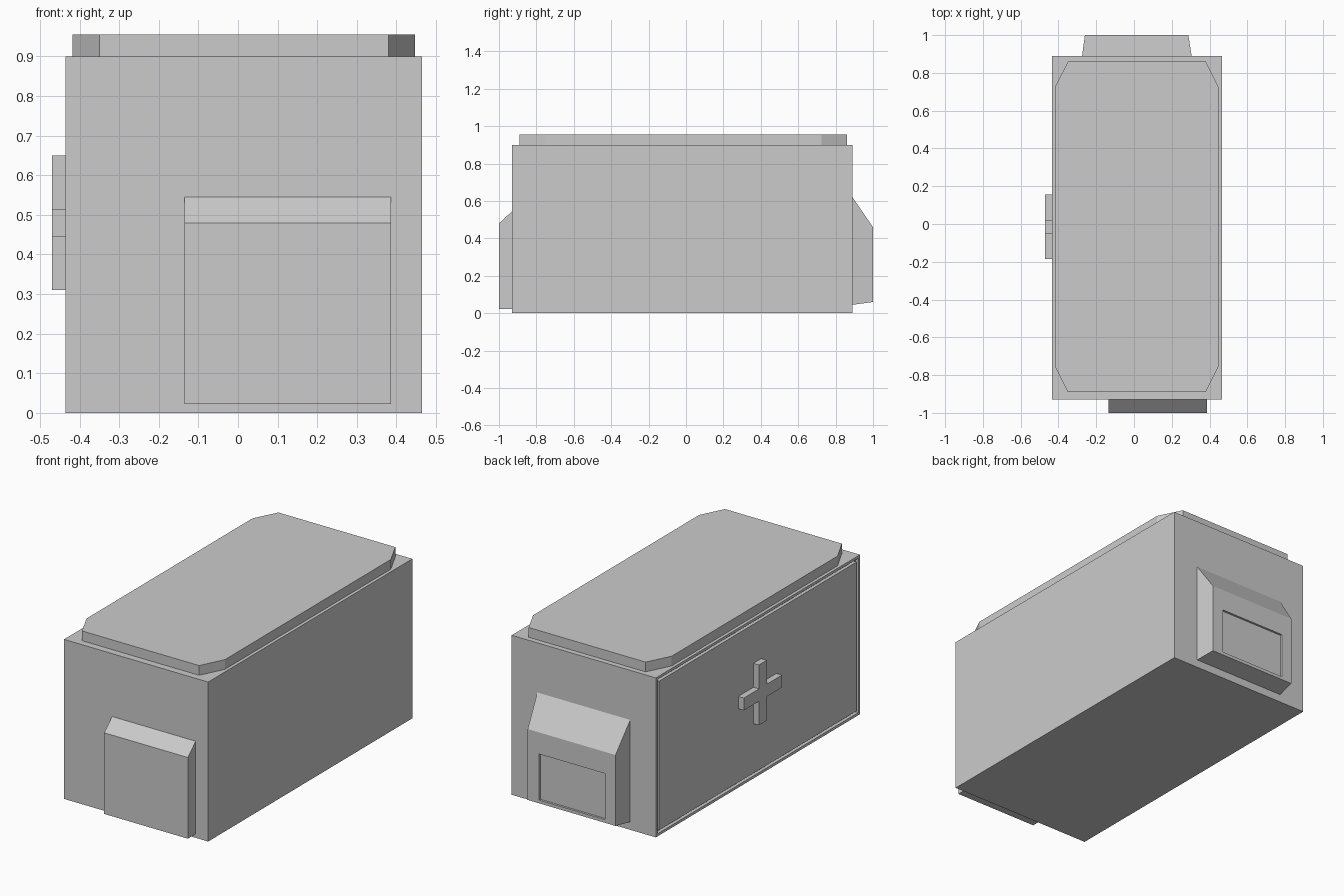
import bpy, bmesh
from mathutils import Vector

if "Cube" in bpy.data.objects:
    bpy.data.objects.remove(bpy.data.objects["Cube"])


def make(name, bm):
    bmesh.ops.recalc_face_normals(bm, faces=bm.faces[:])
    mesh = bpy.data.meshes.new(name)
    bm.to_mesh(mesh)
    bm.free()
    obj = bpy.data.objects.new(name, mesh)
    bpy.context.collection.objects.link(obj)
    return obj


def loft(rings):
    """Closed solid between two matching outlines."""
    bm = bmesh.new()
    a, b = [[bm.verts.new(p) for p in ring] for ring in rings]
    n = len(a)
    bm.faces.new(a)
    bm.faces.new(b[::-1])
    for i in range(n):
        j = (i + 1) % n
        bm.faces.new((a[i], b[i], b[j], a[j]))
    bmesh.ops.recalc_face_normals(bm, faces=bm.faces[:])
    return bm


def prism(outline, axis, lo, hi):
    """Extrude a 2D outline along an axis (0 = x, 2 = z)."""
    def place(p, d):
        return (d, p[0], p[1]) if axis == 0 else (p[0], p[1], d)
    return loft([[place(p, d) for p in outline] for d in (lo, hi)])


def rect(x0, x1, z0, z1, y):
    return [(x0, y, z0), (x1, y, z0), (x1, y, z1), (x0, y, z1)]


def facing(bm, direction):
    bm.normal_update()
    return max(bm.faces, key=lambda f: f.normal.dot(Vector(direction)))


def sink(bm, face, offset):
    """Extrude a face straight along an offset vector."""
    new = bmesh.ops.extrude_discrete_faces(bm, faces=[face])["faces"][0]
    bmesh.ops.translate(bm, verts=new.verts[:], vec=offset)
    bm.normal_update()
    return new


# Main box, with a grooved panel on the left side
bm = loft([rect(-0.435, 0.465, 0, 0.90, y) for y in (-0.93, 0.89)])
panel = facing(bm, (-1, 0, 0))
for depth in (0.018, -0.018):
    bmesh.ops.inset_region(bm, faces=[panel], thickness=0.021)
    panel = sink(bm, panel, (depth, 0, 0))
make("body", bm)

# Lid with cut corners
lid = [(-0.35, -0.89), (0.38, -0.89), (0.447, -0.755), (0.447, 0.725),
       (0.38, 0.86), (-0.35, 0.86), (-0.418, 0.725), (-0.418, -0.755)]
make("lid", prism(lid, 2, 0.90, 0.955))

# Front pocket with sloped top
pocket = [(-0.93, 0.022), (-1.0, 0.022), (-1.0, 0.48), (-0.93, 0.545)]
make("front_pocket", prism(pocket, 0, -0.135, 0.387))

# Tapered back pocket with a shallow recess
bm = loft([rect(-0.275, 0.305, 0.045, 0.62, 0.89),
           rect(-0.26, 0.288, 0.06, 0.46, 1.0)])
outer = facing(bm, (0, 1, 0))
for v in outer.verts:
    v.co.y = 1.0
# inset the outer face to the recess outline, then push it in
bmesh.ops.inset_region(bm, faces=[outer], thickness=0.02)
cx, cz = 0.014, 0.26
for v in outer.verts:
    v.co.x = 0.218 if v.co.x > cx else -0.194
    v.co.z = 0.338 if v.co.z > cz else 0.078
sink(bm, outer, (0, -0.012, 0))
make("back_pocket", bm)

# Raised cross on the left panel
cy, cz, arm, half = -0.015, 0.48, 0.17, 0.035
cross = []
p = [(half, half), (half, arm), (-half, arm)]
for _ in range(4):
    cross += p
    p = [(-z, y) for y, z in p]
make("side_cross", prism([(cy + y, cz + z) for y, z in cross], 0, -0.47, -0.435))
